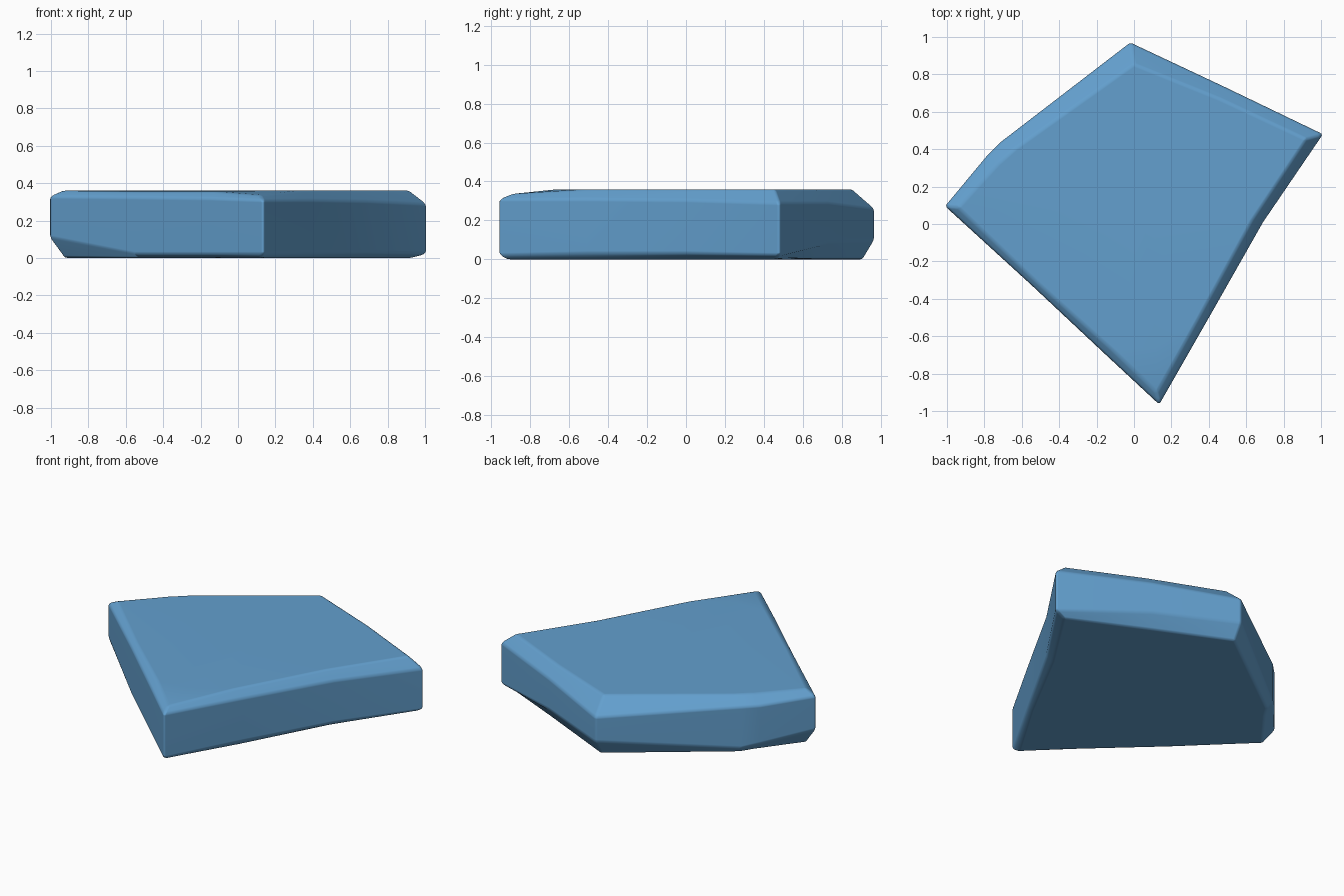
import bpy, bmesh

if "Cube" in bpy.data.objects:
    bpy.data.objects.remove(bpy.data.objects["Cube"])

# One row per outline corner, counter-clockwise seen from above:
# x, y, lower wall height, upper wall height, top rim x, y, z, base rim x, y
CORNERS = [
    (0.135, -0.965, 0.02, 0.31, 0.12, -0.90, 0.335, 0.12, -0.925),
    (0.395, -0.51, 0.03, 0.31, 0.34, -0.51, 0.36, 0.37, -0.51),
    (0.69, 0.01, 0.03, 0.305, 0.63, 0.02, 0.36, 0.65, 0.02),
    (1.01, 0.48, 0.02, 0.29, 0.92, 0.455, 0.36, 0.93, 0.46),
    (0.48, 0.735, 0.09, 0.29, 0.46, 0.67, 0.36, 0.45, 0.69),
    (-0.02, 0.97, 0.10, 0.26, 0.00, 0.855, 0.36, -0.02, 0.91),
    (-0.71, 0.44, 0.04, 0.31, -0.64, 0.40, 0.36, -0.68, 0.42),
    (-0.79, 0.36, 0.06, 0.31, -0.73, 0.32, 0.36, -0.73, 0.34),
    (-1.01, 0.095, 0.11, 0.33, -0.94, 0.09, 0.36, -0.93, 0.08),
    (-0.55, -0.325, 0.02, 0.325, -0.52, -0.31, 0.355, -0.52, -0.31),
    (-0.15, -0.70, 0.02, 0.32, -0.13, -0.66, 0.355, -0.13, -0.67),
]

# Stone slab: four stacked rings form base chamfer, wall and top chamfer
bm = bmesh.new()
rings = [
    [bm.verts.new((c[7], c[8], 0.0)) for c in CORNERS],
    [bm.verts.new((c[0], c[1], c[2])) for c in CORNERS],
    [bm.verts.new((c[0], c[1], c[3])) for c in CORNERS],
    [bm.verts.new((c[4], c[5], c[6])) for c in CORNERS],
]
n = len(CORNERS)
for low, high in zip(rings, rings[1:]):
    for i in range(n):
        j = (i + 1) % n
        bm.faces.new((low[i], low[j], high[j], high[i]))
bm.faces.new(rings[0][::-1])

# Top is a fan, so its front tip can droop gently
centre = bm.verts.new((0.05, 0.05, 0.36))
front = bm.verts.new((0.12, -0.66, 0.36))
top = rings[3]
for i in range(n):
    j = (i + 1) % n
    hub = front if i in (0, n - 1) else centre
    bm.faces.new((top[i], top[j], hub))
bm.faces.new((top[1], centre, front))
bm.faces.new((top[n - 1], front, centre))
bmesh.ops.recalc_face_normals(bm, faces=bm.faces[:])
mesh = bpy.data.meshes.new("stone_slab")
bm.to_mesh(mesh)
bm.free()

slab = bpy.data.objects.new("stone_slab", mesh)
bpy.context.collection.objects.link(slab)

# Worn, rounded edges
bevel = slab.modifiers.new("worn_edges", 'BEVEL')
bevel.width = 0.025
bevel.segments = 3
bevel.limit_method = 'ANGLE'
bevel.angle_limit = 0.35
mesh.shade_smooth()
normals = slab.modifiers.new("face_normals", 'WEIGHTED_NORMAL')
normals.keep_sharp = True

blue = bpy.data.materials.new("slate_blue")
blue.diffuse_color = (0.125, 0.35, 0.62, 1.0)
blue.use_nodes = True
blue.node_tree.nodes["Principled BSDF"].inputs["Base Color"].default_value = blue.diffuse_color
mesh.materials.append(blue)
